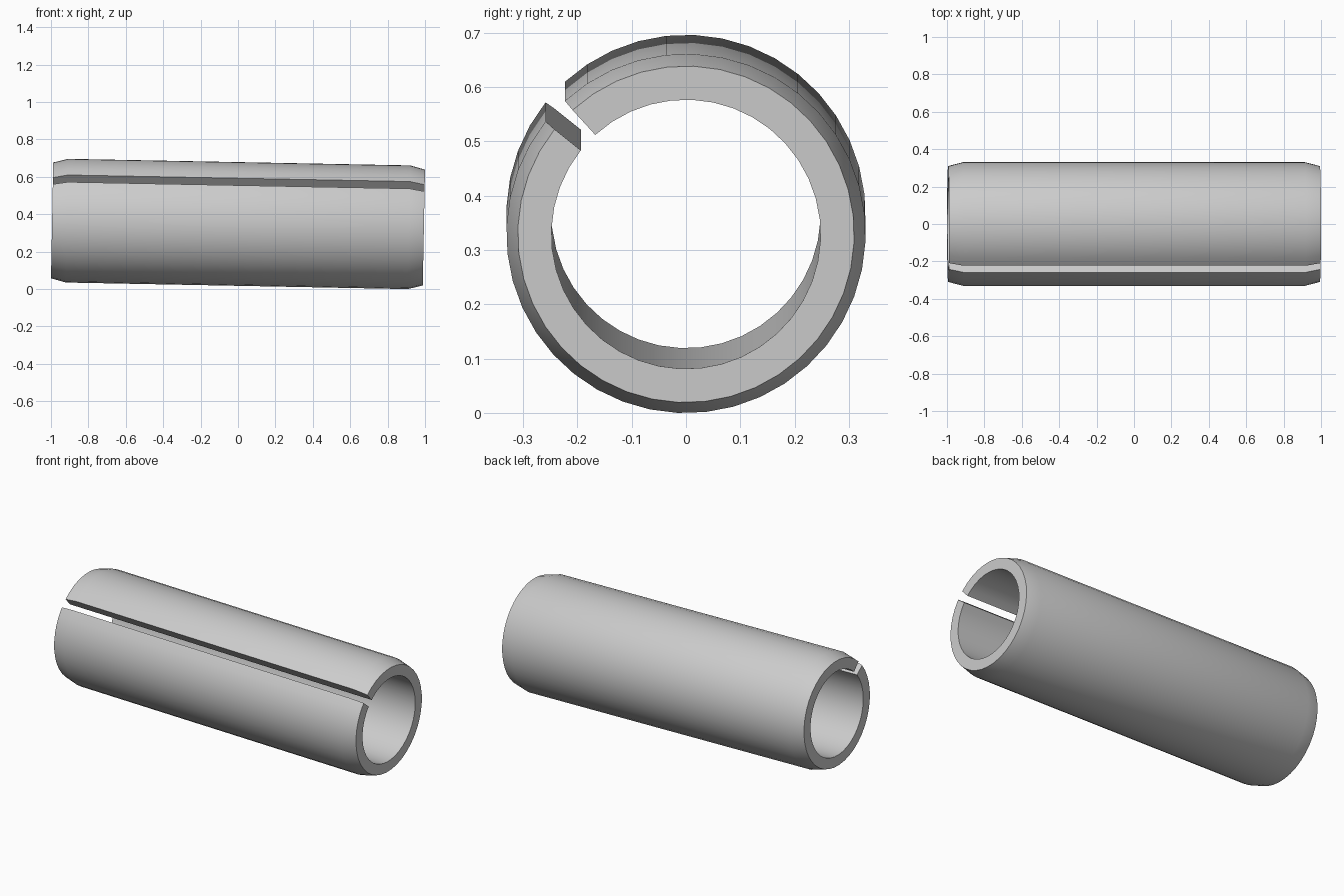
import bpy, bmesh, math
from mathutils import Matrix, Vector

cube = bpy.data.objects.get("Cube")
if cube:
    bpy.data.objects.remove(cube, do_unlink=True)

OUTER, RIM, BORE = 0.331, 0.31, 0.248
HALF, CHAMFER = 0.994, 0.08
SEGMENTS = 39                      # one of forty is left out as the slot
SLOT_EDGE = math.radians(141.4)
STEP = math.radians(9)
TILT = math.radians(1.1)

steel = bpy.data.materials.new("plain_grey_steel")
steel.use_nodes = True
grey = (0.6, 0.6, 0.6, 1)
steel.diffuse_color = grey
steel.node_tree.nodes["Principled BSDF"].inputs["Base Color"].default_value = grey

# wall cross-section (x along the axis, radius), tapered at both outer ends
profile = [(-HALF, BORE), (HALF, BORE), (HALF, RIM), (HALF - CHAMFER, OUTER),
           (CHAMFER - HALF, OUTER), (-HALF, RIM)]

# sweep the cross-section around the axis, stopping short to leave the slot
bm = bmesh.new()
rings = []
for i in range(SEGMENTS + 1):
    a = SLOT_EDGE + i * STEP
    rings.append([bm.verts.new((x, r * math.cos(a), r * math.sin(a))) for x, r in profile])
n = len(profile)
for r0, r1 in zip(rings, rings[1:]):
    for j in range(n):
        k = (j + 1) % n
        bm.faces.new((r0[j], r0[k], r1[k], r1[j]))

# flat walls of the slot
bm.faces.new(rings[0])
bm.faces.new(rings[-1])
bmesh.ops.recalc_face_normals(bm, faces=bm.faces)

# slight downward lean toward +x, resting on the ground
bm.transform(Matrix.Rotation(TILT, 4, 'Y'))
low = min(v.co.z for v in bm.verts)
bmesh.ops.translate(bm, verts=bm.verts, vec=Vector((0, 0, -low)))

mesh = bpy.data.meshes.new("slotted_sleeve")
bm.to_mesh(mesh)
bm.free()
mesh.materials.append(steel)
sleeve = bpy.data.objects.new("slotted_sleeve", mesh)
bpy.context.collection.objects.link(sleeve)

bpy.ops.object.select_all(action='DESELECT')
sleeve.select_set(True)
bpy.context.view_layer.objects.active = sleeve
bpy.ops.object.shade_smooth_by_angle(angle=math.radians(30))
